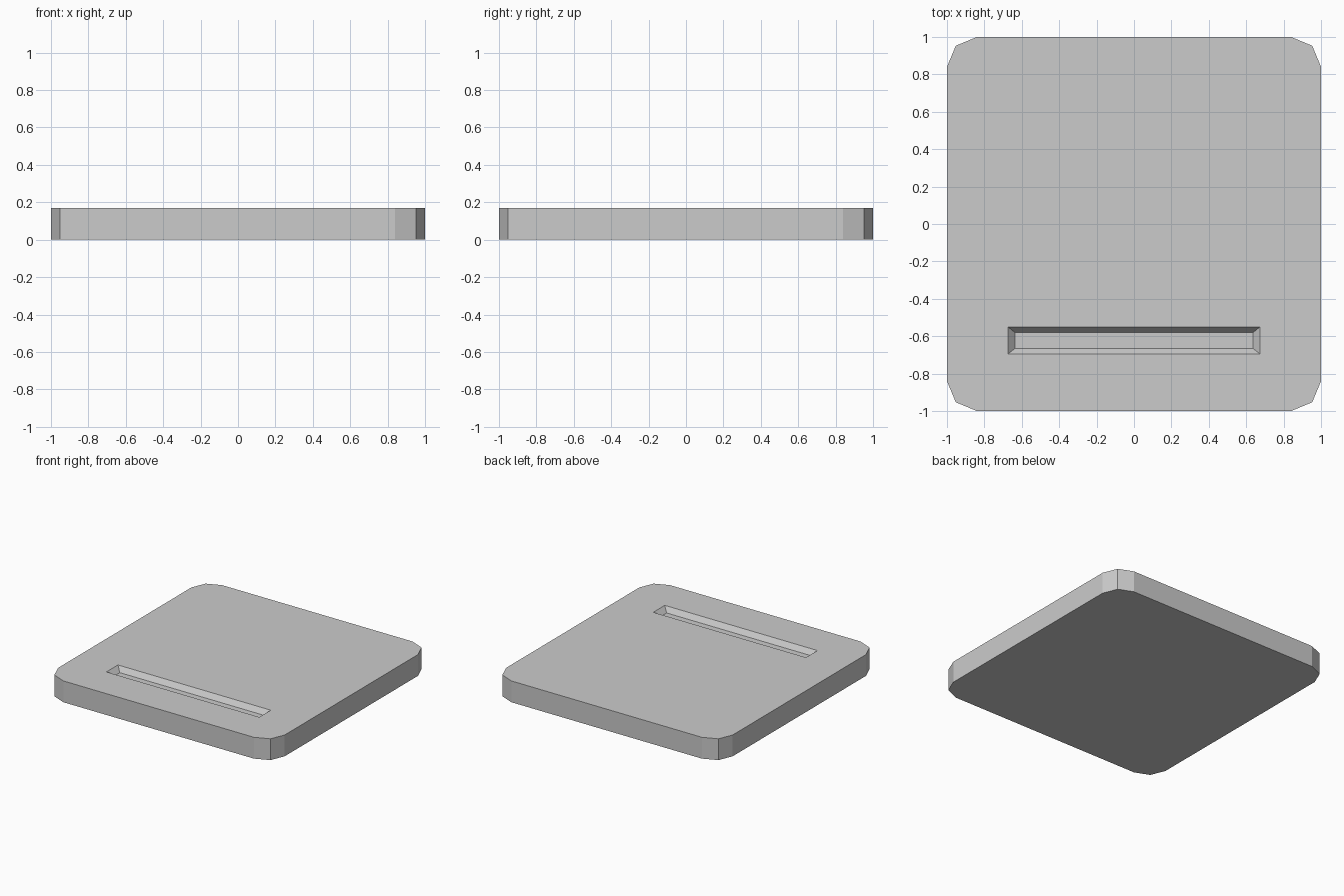
import bpy, bmesh

if "Cube" in bpy.data.objects:
    bpy.data.objects.remove(bpy.data.objects["Cube"])

H, DEPTH = 0.17, 0.04   # slab thickness, slot depth


def rect(x, y0, y1):
    return [(-x, y0), (x, y0), (x, y1), (-x, y1)]


def loft(name, sections):
    """Closed solid through matching outlines given as (points, z)."""
    bm = bmesh.new()
    rings = [[bm.verts.new((x, y, z)) for x, y in pts] for pts, z in sections]
    bm.faces.new(rings[0][::-1])
    bm.faces.new(rings[-1])
    n = len(rings[0])
    for a, b in zip(rings, rings[1:]):
        for i in range(n):
            j = (i + 1) % n
            bm.faces.new((a[i], a[j], b[j], b[i]))
    bmesh.ops.recalc_face_normals(bm, faces=bm.faces)
    mesh = bpy.data.meshes.new(name)
    bm.to_mesh(mesh)
    bm.free()
    ob = bpy.data.objects.new(name, mesh)
    bpy.context.collection.objects.link(ob)
    return ob


# Rounded square slab: one faceted corner turned four times
outline = []
x, y = 1, 1
corner = [(1, 0.84), (0.953, 0.953), (0.84, 1)]
for _ in range(4):
    outline += corner
    corner = [(-py, px) for px, py in corner]
slab = loft("slab", [(outline, 0), (outline, H)])

# Tapered slot cutter, extended above the top along the same slope
outer, inner = (0.674, -0.695, -0.55), (0.637, -0.666, -0.58)
above = [2 * o - i for o, i in zip(outer, inner)]
cutter = loft("slot_cutter", [(rect(*inner), H - DEPTH),
                              (rect(*above), H + DEPTH)])
cutter.hide_render = True
cutter.hide_set(True)

# Sunken slot near the front edge
slot = slab.modifiers.new("slot", 'BOOLEAN')
slot.operation = 'DIFFERENCE'
slot.solver = 'EXACT'
slot.object = cutter
